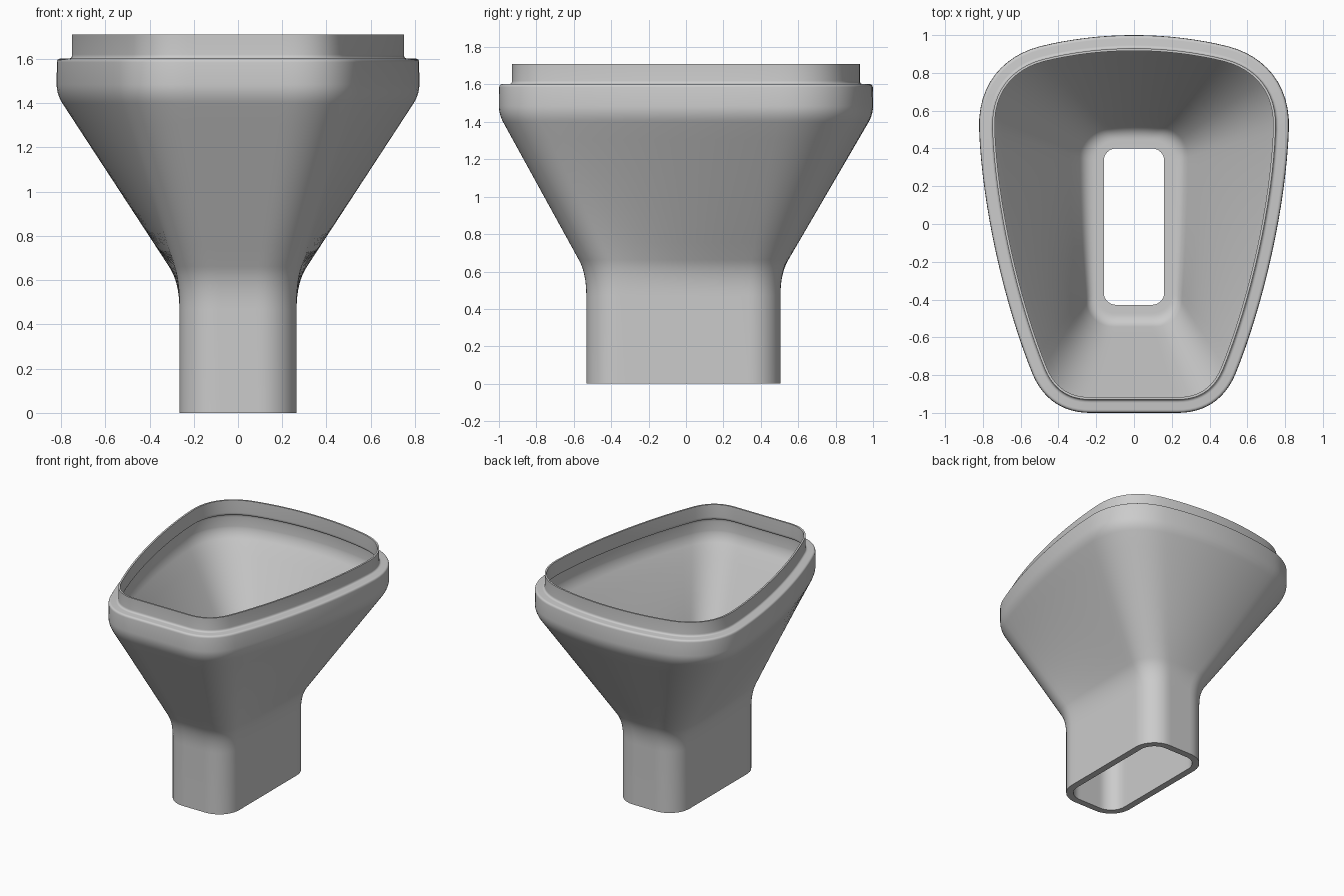
import bpy, bmesh, math
from mathutils import Vector

cube = bpy.data.objects.get("Cube")
if cube:
    bpy.data.objects.remove(cube, do_unlink=True)


def bezier(pts, n):
    """Sample a curve of any degree, leaving out its last point."""
    out = []
    for i in range(n):
        t, level = i / n, [Vector(p) for p in pts]
        while len(level) > 1:
            level = [a.lerp(b, t) for a, b in zip(level, level[1:])]
        out.append(level[0])
    return out


STEPS = (6, 12, 16, 12, 8)   # front, front corner, side, back corner, back


def closed_outline(segments):
    half = [p for s, n in zip(segments, STEPS) for p in bezier(s, n)]
    half.append(Vector(segments[-1][-1]))
    return half + [Vector((-p.x, p.y)) for p in reversed(half[1:-1])]


# Wide mouth outline, right half from front centre to back centre
mouth = closed_outline([
    [(0, -1), (0.23, -1)],
    [(0.23, -1), (0.37, -1), (0.475, -0.935), (0.535, -0.80)],
    [(0.535, -0.80), (0.69, -0.42), (0.805, 0.10), (0.82, 0.50)],
    [(0.82, 0.50), (0.83, 0.74), (0.69, 0.89), (0.50, 0.94)],
    [(0.50, 0.94), (0.34, 0.98), (0.17, 1), (0, 1)],
])

# Narrow neck outline: a rounded rectangle with matching segments
W, F, B, R = 0.265, -0.533, 0.505, 0.17
K = R * 0.45
neck = closed_outline([
    [(0, F), (W - R, F)],
    [(W - R, F), (W - K, F), (W, F + K), (W, F + R)],
    [(W, F + R), (W, B - R)],
    [(W, B - R), (W, B - K), (W - K, B), (W - R, B)],
    [(W - R, B), (0, B)],
])


def ring(widen, offset, z):
    """Blend neck into mouth, then push the outline outward by offset."""
    pts = [a.lerp(b, widen) for a, b in zip(neck, mouth)]
    out = []
    for i, p in enumerate(pts):
        t = (pts[(i + 1) % len(pts)] - pts[i - 1]).normalized()
        out.append((p.x + t.y * offset, p.y - t.x * offset, z))
    return out


def wall(a, b, n=8):
    return [tuple(Vector(a).lerp(Vector(b), i / n)) for i in range(n + 1)]


def fillet(a, corner, b, n=8):
    return [tuple(p) for p in bezier([a, corner, b], n)][1:]


# Wall profile as (widen, offset, height), up the outside and down the inside
low, high = (0.085, 0, 0.662), (0.95, 0, 1.397)
low_in, high_in = (0.11, -0.04, 0.683), (0.95, -0.04, 1.397)
profile = [(0, 0, 0), (0, 0, 0.47)]
profile += fillet((0, 0, 0.47), (0, 0, 0.59), low)
profile += wall(low, high)
profile += fillet(high, (1, 0, 1.44), (1, 0, 1.485))
profile += [(1, 0, 1.485), (1, -0.001, 1.585)]
profile += fillet((1, -0.001, 1.585), (1, -0.002, 1.602), (1, -0.018, 1.602), 4)
profile += [(1, -0.018, 1.602), (1, -0.053, 1.602)]
profile += fillet((1, -0.053, 1.602), (1, -0.07, 1.602), (1, -0.07, 1.62), 4)
profile += [(1, -0.07, 1.62), (1, -0.07, 1.71), (1, -0.083, 1.71)]
# Rounded lip base and recess under the shoulder, then the sloping inner wall
profile += [(1, -0.083, 1.615)]
profile += fillet((1, -0.083, 1.615), (1, -0.083, 1.588), (1, -0.058, 1.588))
profile += [(1, -0.058, 1.588)]
profile += fillet((1, -0.058, 1.588), (1, -0.03, 1.588), (1, -0.03, 1.555))
profile += [(1, -0.03, 1.555), (1, -0.03, 1.485)]
profile += fillet((1, -0.03, 1.485), (1, -0.035, 1.44), high_in)
profile += wall(high_in, low_in)
# Flat stop ledge at the top of the neck, then the neck bore
profile += fillet(low_in, (0.06, -0.04, 0.64), (0, -0.06, 0.64))
profile += [(0, -0.06, 0.64), (0, -0.105, 0.64), (0, -0.105, 0.5),
            (0, -0.05, 0.5), (0, -0.05, 0)]

# Skin the profile around the outline
bm = bmesh.new()
loops = [[bm.verts.new(c) for c in ring(*p)] for p in profile]
for k, lower in enumerate(loops):
    upper = loops[(k + 1) % len(loops)]
    for i in range(len(lower)):
        j = (i + 1) % len(lower)
        bm.faces.new((lower[i], lower[j], upper[j], upper[i]))
bmesh.ops.recalc_face_normals(bm, faces=bm.faces)
mesh = bpy.data.meshes.new("funnel_adapter")
bm.to_mesh(mesh)
bm.free()
funnel = bpy.data.objects.new("funnel_adapter", mesh)
bpy.context.collection.objects.link(funnel)

# Plain grey plastic
grey = bpy.data.materials.new("grey_plastic")
grey.use_nodes = True
colour = (0.6, 0.6, 0.6, 1)
grey.diffuse_color = colour
grey.node_tree.nodes["Principled BSDF"].inputs["Base Color"].default_value = colour
mesh.materials.append(grey)

bpy.ops.object.select_all(action="DESELECT")
funnel.select_set(True)
bpy.context.view_layer.objects.active = funnel
bpy.ops.object.shade_smooth_by_angle(angle=math.radians(35))
